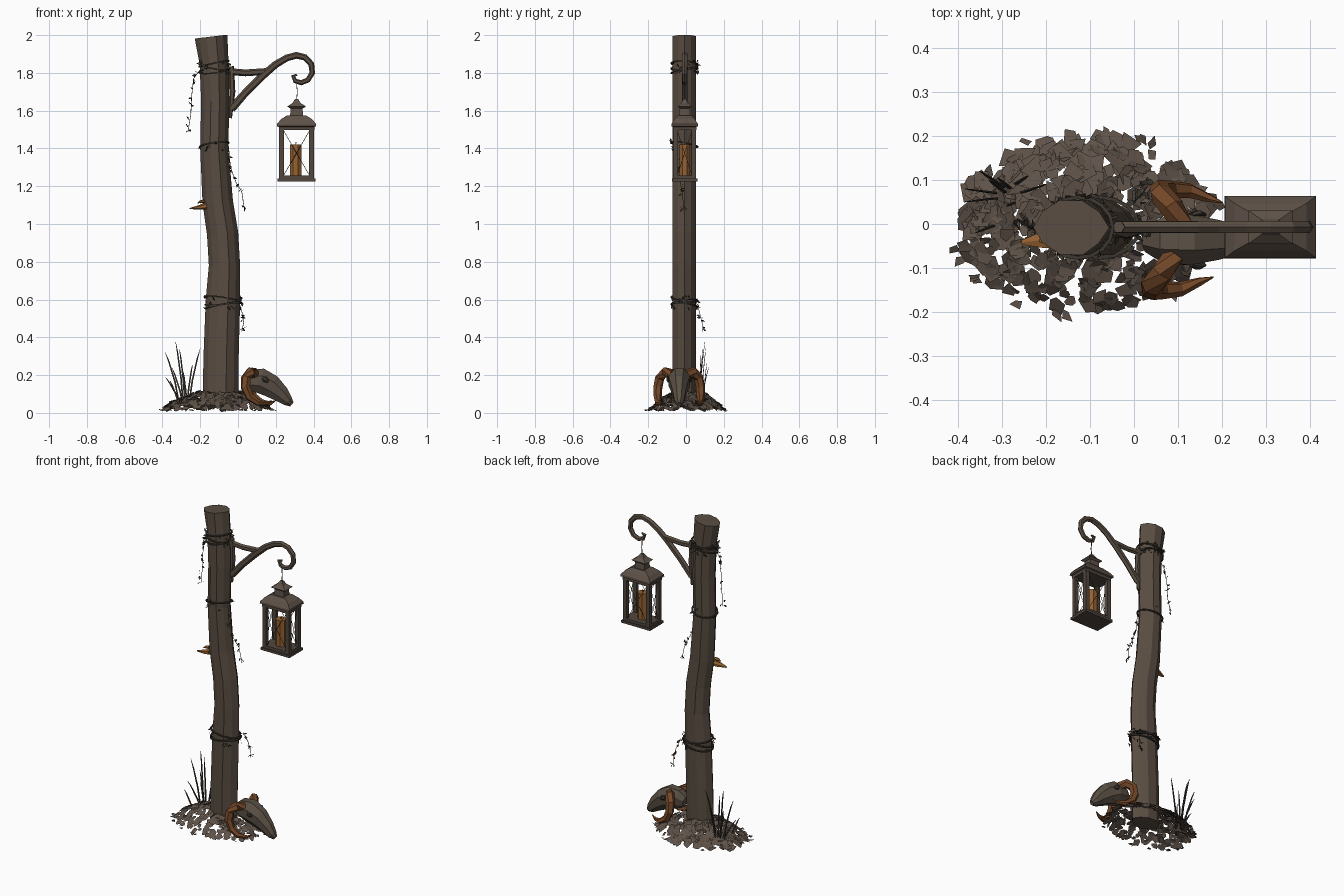
import bpy, bmesh, math, random
from mathutils import Vector

if "Cube" in bpy.data.objects:
    bpy.data.objects.remove(bpy.data.objects["Cube"])

random.seed(7)


def material(name, rgb):
    m = bpy.data.materials.new(name)
    m.diffuse_color = (*rgb, 1)
    m.use_nodes = True
    m.node_tree.nodes["Principled BSDF"].inputs["Base Color"].default_value = m.diffuse_color
    return m


WOOD = material("weathered wood", (0.100, 0.074, 0.054))
EARTH = material("earth", (0.112, 0.084, 0.065))
IRON = material("old metal", (0.082, 0.062, 0.048))
DARK = material("dark twine", (0.045, 0.037, 0.028))
BONE = material("grimy bone", (0.105, 0.082, 0.060))
HORN = material("rust horn", (0.175, 0.065, 0.022))
WAX = material("orange wax", (0.300, 0.120, 0.030))


def finish(name, bm, mat):
    me = bpy.data.meshes.new(name)
    bm.to_mesh(me)
    bm.free()
    me.materials.append(mat)
    ob = bpy.data.objects.new(name, me)
    bpy.context.collection.objects.link(ob)
    return ob


def sweep(bm, pts, radii, sides=6, side=(0, 1, 0), bumps=None, closed=False):
    """Loft elliptical rings along a path; radii are (along side, across)."""
    pts = [Vector(p) for p in pts]
    n, rings = len(pts), []
    for i, p in enumerate(pts):
        if closed:
            t = pts[(i + 1) % n] - pts[i - 1]
        else:
            t = pts[min(i + 1, n - 1)] - pts[max(i - 1, 0)]
        t.normalize()
        s = Vector(side)
        s = (s - t * s.dot(t)).normalized()
        u = s.cross(t)
        a, b = radii[i] if isinstance(radii, list) else radii
        ring = []
        for k in range(sides):
            ang = 2 * math.pi * (k + 0.5) / sides
            f = bumps[k] if bumps else 1
            ring.append(bm.verts.new(p + s * (a * f * math.cos(ang)) + u * (b * f * math.sin(ang))))
        rings.append(ring)
    for i in range(n if closed else n - 1):
        r, q = rings[i], rings[(i + 1) % n]
        for k in range(sides):
            j = (k + 1) % sides
            bm.faces.new((r[k], r[j], q[j], q[k]))
    if not closed:
        bm.faces.new(rings[0][::-1])
        bm.faces.new(rings[-1])
    bmesh.ops.recalc_face_normals(bm, faces=bm.faces)


def frustums(bm, cx, cy, levels):
    """Stack of rectangular rings: (z, half x, half y)."""
    rings = [[bm.verts.new((cx + sx * hx, cy + sy * hy, z))
              for sx, sy in ((-1, -1), (1, -1), (1, 1), (-1, 1))] for z, hx, hy in levels]
    for r, q in zip(rings, rings[1:]):
        for k in range(4):
            j = (k + 1) % 4
            bm.faces.new((r[k], r[j], q[j], q[k]))
    bm.faces.new(rings[0][::-1])
    bm.faces.new(rings[-1])


def flake(bm, p, normal, size, stretch=1.0, corners=5):
    """One flat irregular shard."""
    n = Vector(normal).normalized()
    u = n.orthogonal().normalized()
    v = n.cross(u)
    a0 = random.random() * 6.28
    u, v = u * math.cos(a0) + v * math.sin(a0), v * math.cos(a0) - u * math.sin(a0)
    vs = []
    for k in range(corners):
        a = 6.28 * (k + random.uniform(-0.25, 0.25)) / corners
        r = size * random.uniform(0.7, 1.15)
        q = Vector(p) + u * (r * math.cos(a) * stretch) + v * (r * math.sin(a))
        q.z = max(q.z, 0.003)
        vs.append(bm.verts.new(q))
    bm.faces.new(vs)


def jitter(s):
    return Vector([random.uniform(-s, s) for _ in range(3)])


# Crooked post
spine = [(0.04, -0.093, 0.092), (0.3, -0.09, 0.09), (0.6, -0.080, 0.088), (0.78, -0.072, 0.080),
         (0.95, -0.082, 0.080), (1.12, -0.108, 0.078), (1.4, -0.126, 0.072), (1.65, -0.121, 0.072),
         (1.85, -0.127, 0.074), (1.985, -0.143, 0.084)]
bm = bmesh.new()
sweep(bm, [(x, -0.008, z) for z, x, r in spine], [(0.064, r) for z, x, r in spine], 10,
      bumps=[1, .95, 1.04, .94, 1.03, 1, .95, 1.03, .97, 1.02])
bm.verts.ensure_lookup_table()
for v in bm.verts[-10:]:
    v.co.z = min(2.0, 1.992 + 0.12 * (v.co.x + 0.143))
finish("post", bm, WOOD)


def post_at(z):
    for (z0, x0, r0), (z1, x1, r1) in zip(spine, spine[1:]):
        if z <= z1:
            f = (z - z0) / (z1 - z0)
            return x0 + (x1 - x0) * f, r0 + (r1 - r0) * f
    return spine[-1][1:]


# Twine wraps with frayed bits
bm = bmesh.new()
for z, turns in ((0.585, 3), (1.42, 1), (1.83, 3)):
    cx, r = post_at(z)
    for t in range(turns):
        ph, zz = random.random() * 6.28, z + (t - (turns - 1) / 2) * 0.018
        loop = [(cx + (r + .004) * math.cos(a), -.008 + .069 * math.sin(a), zz + .016 * math.sin(a + ph))
                for a in [2 * math.pi * k / 16 for k in range(16)]]
        sweep(bm, loop, (0.005, 0.006), 4, (0, 0, 1), closed=True)
    for k in range(10 * turns):
        a = random.random() * 6.28
        flake(bm, (cx + (r + .01) * math.cos(a), -.008 + .072 * math.sin(a), z + random.uniform(-.035, .035)),
              jitter(1), 0.007, 2.0, 4)
finish("twine_wraps", bm, DARK)

# Hanging withered vines
bm = bmesh.new()
for path in ([(-.19, -.01, 1.83), (-.235, -.01, 1.77), (-.245, 0, 1.68), (-.25, 0, 1.58), (-.265, .01, 1.49)],
             [(-.05, -.03, 1.41), (-.04, -.03, 1.3), (-.01, -.03, 1.22), (.02, -.02, 1.17), (.035, -.01, 1.07)],
             [(0, .05, .6), (.02, .07, .54), (.03, .085, .48), (.02, .09, .43)]):
    sweep(bm, path, (0.0018, 0.0018), 3, (0, 1, 0.1))
    for p, q in zip(path, path[1:]):
        for k in range(4):
            c = Vector(p).lerp(Vector(q), random.random()) + jitter(0.012)
            flake(bm, c, jitter(1), 0.008, 1.8, 4)
finish("hanging_vines", bm, DARK)

# Bracket: wall leg, horizontal bar and curled brace
Y = -0.007
bm = bmesh.new()
sweep(bm, [(-.035, Y, 1.835), (-.03, Y, 1.70), (-.04, Y, 1.56)], [(.014, .014), (.015, .016), (.012, .008)], 6)
sweep(bm, [(-.06, Y, 1.808), (.04, Y, 1.800), (.16, Y, 1.808)], (.014, .018), 6)
curl = [(-.035, 1.61), (.04, 1.695), (.13, 1.785), (.20, 1.845), (.26, 1.88), (.31, 1.893), (.355, 1.882),
        (.388, 1.847), (.393, 1.80), (.37, 1.762), (.335, 1.748), (.303, 1.757), (.292, 1.783), (.312, 1.79)]
widths = [.022, .02, .021, .019, .018, .018, .017, .016, .015, .014, .014, .013, .011, .006]
sweep(bm, [(x, Y, z) for x, z in curl], [(min(.016, w), w) for w in widths], 6)
finish("curled_bracket", bm, WOOD)

# Lantern
LX, LY = 0.31, -0.007
bm = bmesh.new()
sweep(bm, [(LX, LY, 1.745), (LX + .004, LY, 1.70), (LX, LY, 1.65)], (.0025, .0025), 4)
finish("lantern_hanger", bm, DARK)

bm = bmesh.new()
frustums(bm, LX, LY, [(1.513, .09, .058), (1.518, .104, .071), (1.530, .103, .070), (1.555, .082, .054),
                      (1.575, .050, .036)])
frustums(bm, LX, LY, [(1.57, .034, .028), (1.617, .032, .026)])
frustums(bm, LX, LY, [(1.612, .034, .027), (1.622, .050, .038), (1.640, .022, .018), (1.662, .008, .007)])
finish("lantern_roof", bm, EARTH)

bm = bmesh.new()
frustums(bm, LX, LY, [(1.225, .100, .067), (1.240, .100, .067)])
frustums(bm, LX, LY, [(1.238, .092, .060), (1.256, .092, .060)])
frustums(bm, LX, LY, [(1.497, .094, .062), (1.515, .094, .062)])
for sx in (-1, 1):
    for sy in (-1, 1):
        frustums(bm, LX + sx * .080, LY + sy * .048, [(1.25, .013, .012), (1.50, .013, .012)])
finish("lantern_frame", bm, IRON)

# Crossed wires on the four open sides
bm = bmesh.new()
for s in (-1, 1):
    for d in (-1, 1):
        sweep(bm, [(LX - d * .07, LY + s * .048, 1.255), (LX, LY + s * .053, 1.375), (LX + d * .07, LY + s * .048, 1.497)],
              (.0016, .0016), 3)
        sweep(bm, [(LX + s * .08, LY - d * .04, 1.255), (LX + s * .084, LY, 1.375), (LX + s * .08, LY + d * .04, 1.497)],
              (.0016, .0016), 3, (1, 0, 0))
finish("lantern_wires", bm, DARK)

bm = bmesh.new()
sweep(bm, [(LX - .005, LY, 1.25), (LX - .005, LY, 1.42)], (.030, .033), 8)
sweep(bm, [(LX - .005, LY, 1.41), (LX - .003, LY, 1.435)], (.003, .003), 4)
finish("candle", bm, WAX)

# Shelf fungus on the post
bm = bmesh.new()
sweep(bm, [(-.17, -.03, 1.095), (-.205, -.036, 1.088), (-.255, -.042, 1.082)], [(.03, .018), (.022, .012), (.006, .003)], 6)
sweep(bm, [(-.18, -.03, 1.12), (-.20, -.035, 1.118), (-.215, -.038, 1.11)], [(.018, .01), (.013, .007), (.004, .002)], 6)
finish("shelf_fungus", bm, WAX)

# Earth mound of loose shards
bm = bmesh.new()
for i in range(470):
    r, a = math.sqrt(random.random()), random.random() * 2 * math.pi
    c, s = math.cos(a), math.sin(a)
    x, y = -0.11 + .29 * r * c, .002 + .195 * r * s
    z = 0.02 + 0.1 * (1 - r * r)
    n = Vector((.6 * r * c, .9 * r * s, 1)) + jitter(0.45)
    size = random.uniform(.014, .03) * (1.15 if s > 0 else .85)
    flake(bm, (x, y, z), n, size, 1.15, random.choice((4, 5, 6)))
for k in range(14):
    a = random.uniform(0, 6.28)
    flake(bm, (-.11 + .31 * math.cos(a), .21 * math.sin(a), .015), jitter(.5) + Vector((0, 0, 1)), .012, 1.6, 4)
finish("earth_mound", bm, EARTH)

# Dry grass tuft
bm = bmesh.new()
for bx, by, tx, ty, h in ((-.29, .07, -.33, .10, .375), (-.28, .08, -.31, .105, .34), (-.31, .07, -.385, .08, .32),
                          (-.26, .07, -.20, .09, .34), (-.27, .09, -.24, .11, .26), (-.30, .06, -.385, .05, .19),
                          (-.29, .08, -.35, .12, .24), (-.27, .05, -.29, .04, .22), (-.31, .0, -.36, -.02, .17)):
    pts = [(bx, by, .04), (bx + (tx - bx) * .3, by + (ty - by) * .3, h * .5),
           (bx + (tx - bx) * .75, by + (ty - by) * .75, h * .85), (tx, ty, h)]
    sweep(bm, pts, [(.003, .006), (.003, .006), (.002, .005), (.001, .001)], 4, (0, 1, .05))
finish("dry_grass", bm, DARK)

# Horned animal skull leaning on the post
SY = -0.036
bm = bmesh.new()
sweep(bm, [(.03, SY, .16), (.065, SY, .172), (.12, SY, .17), (.175, SY, .142), (.23, SY, .098), (.265, SY, .062), (.285, SY, .045)],
      [(.03, .04), (.055, .062), (.062, .072), (.050, .066), (.036, .048), (.028, .03), (.012, .015)], 8)
finish("skull", bm, BONE)
bm = bmesh.new()
for s in (-1, 1):
    sweep(bm, [(.13, SY + s * .056, .19), (.145, SY + s * .061, .178), (.16, SY + s * .057, .165)],
          [(.006, .008), (.007, .017), (.004, .008)], 6)
finish("eye_sockets", bm, DARK)

bm = bmesh.new()
for s in (-1, 1):
    path = [(.09, .035, .205), (.065, .075, .215), (.042, .103, .185), (.040, .113, .135), (.062, .114, .085),
            (.105, .112, .055), (.15, .095, .05), (.18, .085, .065)]
    sweep(bm, [(x + (.02 if s > 0 else 0), SY + s * y, z) for x, y, z in path],
          [(.026, .026), (.027, .028), (.026, .027), (.024, .026), (.021, .023), (.017, .018), (.01, .011), (.002, .002)],
          6, (0.3, 1, 0.2))
finish("curled_horns", bm, HORN)
